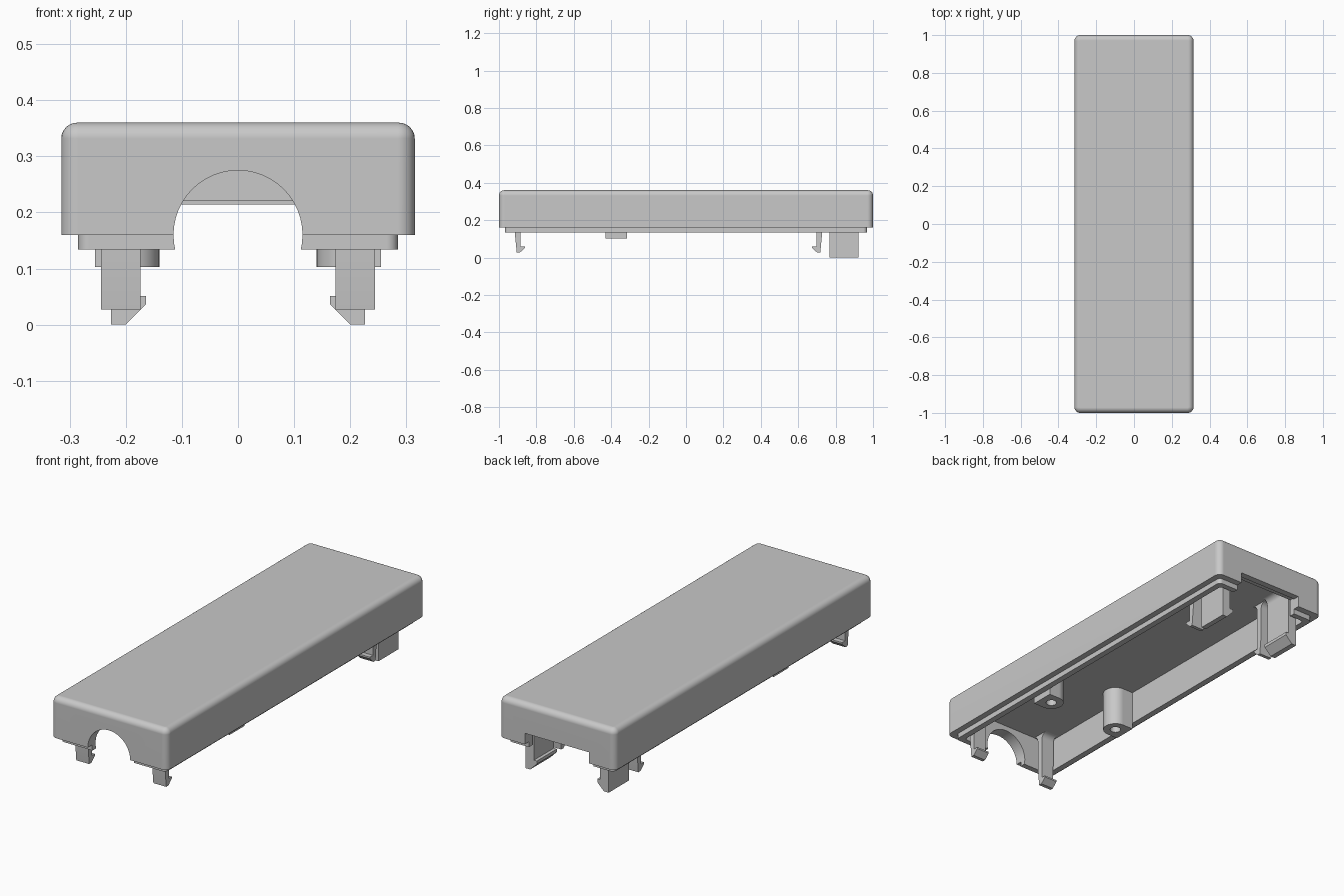
import bpy, bmesh, math
from mathutils import Vector

default = bpy.data.objects.get("Cube")
if default:
    bpy.data.objects.remove(default, do_unlink=True)

grey = bpy.data.materials.new("plain grey plastic")
grey.use_nodes = True
grey.diffuse_color = (0.58, 0.58, 0.58, 1)
grey.node_tree.nodes["Principled BSDF"].inputs["Base Color"].default_value = grey.diffuse_color


def finish(name, bm):
    bmesh.ops.recalc_face_normals(bm, faces=bm.faces)
    mesh = bpy.data.meshes.new(name)
    bm.to_mesh(mesh)
    bm.free()
    mesh.materials.append(grey)
    obj = bpy.data.objects.new(name, mesh)
    bpy.context.collection.objects.link(obj)
    return obj


def prism(name, points, place, start, end):
    """Extrude a 2D outline; place(u, v, w) maps it into space."""
    bm = bmesh.new()
    low = [bm.verts.new(place(u, v, start)) for u, v in points]
    high = [bm.verts.new(place(u, v, end)) for u, v in points]
    bm.faces.new(low)
    bm.faces.new(high)
    n = len(points)
    for i in range(n):
        j = (i + 1) % n
        bm.faces.new((low[i], low[j], high[j], high[i]))
    return finish(name, bm)


def box(name, half_x, half_y, z0, z1, corner=0.0, top=0.0):
    """Centred box with rounded upright corners and top rim."""
    bm = bmesh.new()
    bmesh.ops.create_cube(bm, size=1)
    for v in bm.verts:
        v.co = Vector((v.co.x * 2 * half_x, v.co.y * 2 * half_y, z1 if v.co.z > 0 else z0))
    if corner:
        upright = [e for e in bm.edges if abs(e.verts[0].co.z - e.verts[1].co.z) > 1e-4]
        bmesh.ops.bevel(bm, geom=upright, offset=corner, segments=6, profile=0.5, affect='EDGES')
    if top:
        rim = [e for e in bm.edges if all(abs(v.co.z - z1) < 1e-5 for v in e.verts)]
        bmesh.ops.bevel(bm, geom=rim, offset=top, segments=6, profile=0.5, affect='EDGES')
    return finish(name, bm)


def combine(obj, tool, operation):
    mod = obj.modifiers.new("combine", 'BOOLEAN')
    mod.operation, mod.solver, mod.object = operation, 'EXACT', tool
    bpy.context.view_layer.objects.active = obj
    bpy.ops.object.modifier_apply(modifier=mod.name)
    bpy.data.objects.remove(tool, do_unlink=True)


def arc(cx, cy, r, a0, a1, steps):
    return [(cx + r * math.cos(math.radians(a0 + (a1 - a0) * i / steps)),
             cy + r * math.sin(math.radians(a0 + (a1 - a0) * i / steps))) for i in range(steps + 1)]


def along_x(u, v, w):
    return (w, u, v)


def along_y(u, v, w):
    return (u, w, v)


def along_z(u, v, w):
    return (u, v, w)


CEILING = 0.3
ROOT = 0.31     # parts sink slightly into the ceiling
FILLET = 0.03


def hook_outline(outer, inner, tip):
    """Hook on a stem whose root is filleted into the ceiling on both sides."""
    way = 1 if inner > outer else -1
    mid = CEILING - FILLET
    a = [(outer - way * x, z) for x, z in arc(FILLET, mid, FILLET, 90, 180, 6)]
    b = [(inner + way * x, z) for x, z in arc(FILLET, mid, FILLET, 180, 90, 6)]
    return [(a[0][0], ROOT)] + a + tip + b + [(b[-1][0], ROOT)]


# Hollow cover with a stepped lip underneath
cover = box("cover", 0.315, 1.0, 0.16, 0.36, 0.03, 0.028)
combine(cover, box("lip", 0.285, 0.968, 0.134, 0.2, 0.02), 'UNION')
combine(cover, box("cavity", 0.255, 0.94, 0.05, CEILING, 0.015), 'DIFFERENCE')

# Round cable opening in the front, stepped square opening in the back
combine(cover, prism("arch", arc(0, 0.16, 0.115, 0, 360, 48)[:-1], along_y, -1.1, -0.85), 'DIFFERENCE')
for top, start, end in ((0.214, 0.9, 1.1), (0.221, 0.9, 0.968)):
    slot = [(-0.175, 0.05), (0.175, 0.05), (0.175, top), (-0.175, top)]
    combine(cover, prism("slot", slot, along_y, start, end), 'DIFFERENCE')

parts = [cover]

# Hook outlines: small one in y-z, wide one in x-z
small_hook = hook_outline(-0.915, -0.884, [(-0.915, 0.13), (-0.905, 0.027), (-0.888, 0.027),
                                           (-0.861, 0.052), (-0.861, 0.06), (-0.885, 0.06)])
wide_hook = hook_outline(0.226, 0.18, [(0.226, 0), (0.2, 0), (0.164, 0.036),
                                       (0.164, 0.051), (0.18, 0.051)])

for side, label in ((1, "left"), (-1, "right")):
    # Narrow snap clips, front pair and mirrored rear pair
    parts.append(prism(f"front_clip_{label}", small_hook, along_x, side * 0.174, side * 0.244))
    rear = [(-0.187 - y, z) for y, z in small_hook]
    parts.append(prism(f"rear_clip_{label}", rear, along_x, side * 0.174, side * 0.244))

    # Wide snap clips at the back
    outline = [(side * x, z) for x, z in wide_hook]
    parts.append(prism(f"wide_clip_{label}", outline, along_y, 0.766, 0.922))

    # Screw posts, round inward and flat against the wall
    d_shape = [(0.255, -0.43)] + arc(0.1975, -0.3725, 0.0575, 270, 90, 20) + [(0.255, -0.315)]
    post = prism(f"screw_post_{label}", [(side * x, y) for x, y in d_shape], along_z, 0.103, ROOT)
    hole = arc(side * 0.1975, -0.3725, 0.025, 0, 360, 24)[:-1]
    combine(post, prism("hole", hole, along_z, 0.05, 0.24), 'DIFFERENCE')
    parts.append(post)

# Smooth rounded areas, keep hard edges and flat faces clean
for obj in parts:
    bpy.ops.object.select_all(action='DESELECT')
    obj.select_set(True)
    bpy.context.view_layer.objects.active = obj
    bpy.ops.object.shade_smooth_by_angle(angle=math.radians(30))
    weighted = obj.modifiers.new("weighted_normals", 'WEIGHTED_NORMAL')
    weighted.keep_sharp = True
